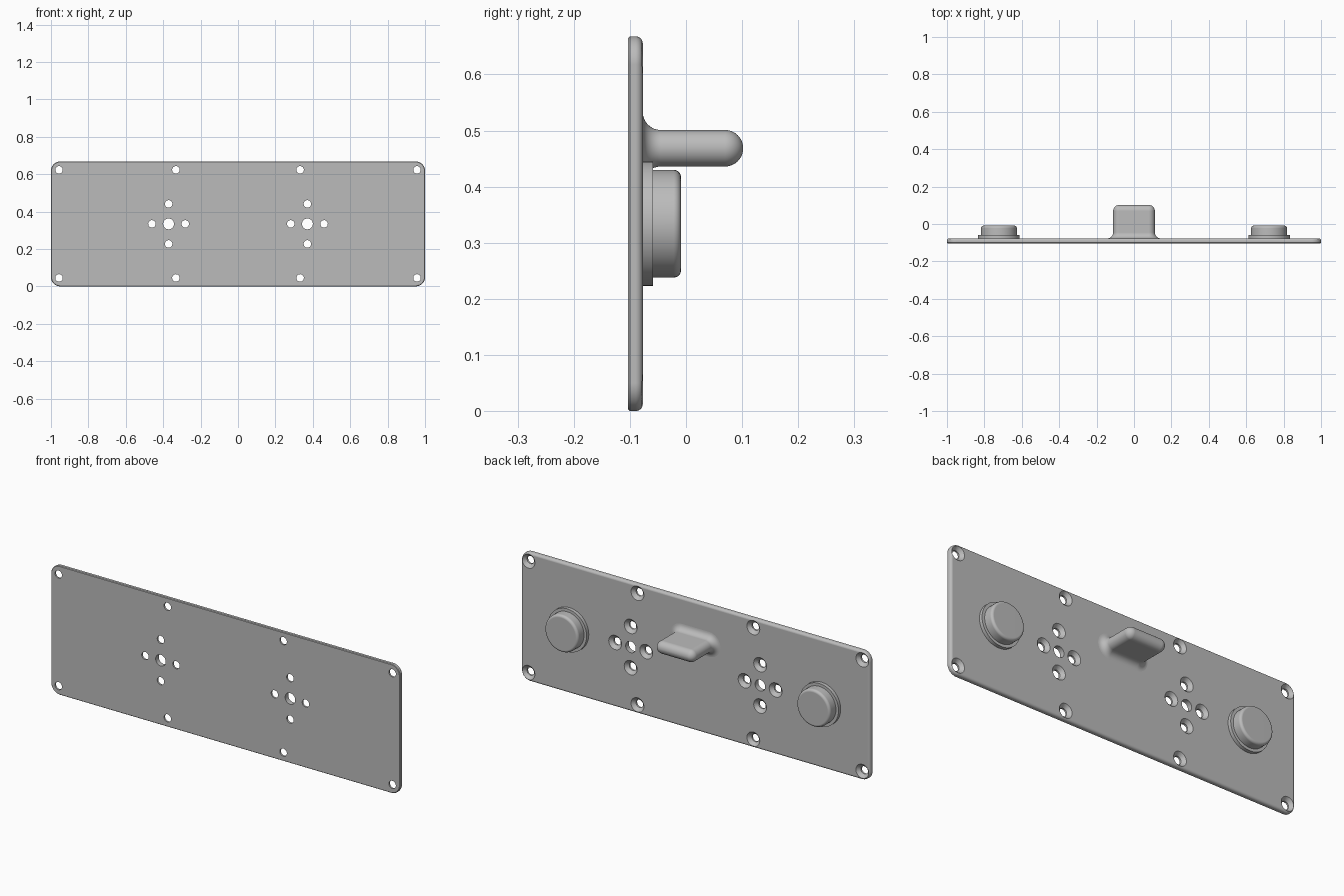
import bpy, bmesh
from math import sin, cos, pi, radians

cube = bpy.data.objects.get("Cube")
if cube:
    bpy.data.objects.remove(cube, do_unlink=True)

grey = bpy.data.materials.new("plain grey")
grey.use_nodes = True
colour = (0.5, 0.5, 0.5, 1)
grey.diffuse_color = colour
grey.node_tree.nodes["Principled BSDF"].inputs["Base Color"].default_value = colour

MID = 0.334      # height of the plate's centre line
FRONT, BACK = -0.103, -0.077


def outline(w, h, r, n):
    """Rounded rectangle: half-sizes w, h of the core, grown by radius r."""
    pts = []
    for q, (sx, sz) in enumerate([(1, 1), (-1, 1), (-1, -1), (1, -1)]):
        for i in range(n + 1):
            a = (q + i / n) * pi / 2
            pts.append((sx * w + r * cos(a), sz * h + r * sin(a)))
    return pts


def add_loft(bm, x, z, w, h, profile, n=12):
    """Skin outlines along y; profile is a list of (y, radius)."""
    rings = [[bm.verts.new((x + px, y, z + pz)) for px, pz in outline(w, h, r, n)]
             for y, r in profile]
    for a, b in zip(rings, rings[1:]):
        for i in range(len(a)):
            j = (i + 1) % len(a)
            bm.faces.new((a[i], a[j], b[j], b[i]))
    bm.faces.new(rings[0])
    bm.faces.new(rings[-1])


def make(name, bm):
    bmesh.ops.remove_doubles(bm, verts=bm.verts, dist=0.00005)
    bmesh.ops.recalc_face_normals(bm, faces=bm.faces)
    mesh = bpy.data.meshes.new(name)
    bm.to_mesh(mesh)
    bm.free()
    mesh.materials.append(grey)
    ob = bpy.data.objects.new(name, mesh)
    bpy.context.collection.objects.link(ob)
    return ob


def select(ob):
    bpy.ops.object.select_all(action='DESELECT')
    ob.select_set(True)
    bpy.context.view_layer.objects.active = ob


def smooth(ob):
    select(ob)
    bpy.ops.object.shade_smooth_by_angle(angle=radians(35))
    ob.modifiers.new("weighted normals", 'WEIGHTED_NORMAL').keep_sharp = True


def round_over(y, r, b, steps=8):
    """Quarter-round ending at depth y, starting from radius r."""
    return [(y - b + b * sin(t * pi / 2 / steps), r - b + b * cos(t * pi / 2 / steps))
            for t in range(steps + 1)]


# Plate with a rounded back edge
bm = bmesh.new()
add_loft(bm, 0, MID, 0.95, MID - 0.05,
         [(FRONT, 0.047), (FRONT + 0.003, 0.05)] + round_over(BACK, 0.05, 0.013))
plate = make("plate", bm)

# Screw holes, countersunk from the back, and plain centre holes
bm = bmesh.new()
sink = [(-0.12, 0.02), (-0.094, 0.02), (-0.07, 0.044)]
for side in (-1, 1):
    for x in (0.957, 0.332):
        for dz in (-0.289, 0.289):
            add_loft(bm, side * x, MID + dz, 0, 0, sink, 8)
    for dx, dz in ((0.089, 0), (-0.089, 0), (0, 0.107), (0, -0.107)):
        add_loft(bm, side * 0.371 + dx, MID + dz, 0, 0, sink, 8)
    add_loft(bm, side * 0.371, MID, 0, 0, [(-0.12, 0.029), (-0.06, 0.029)], 8)
cutter = make("hole_cutter", bm)
cutter.hide_render = True
cut = plate.modifiers.new("holes", 'BOOLEAN')
cut.operation = 'DIFFERENCE'
cut.solver = 'EXACT'
cut.object = cutter
select(plate)
bpy.ops.object.modifier_apply(modifier=cut.name)
bpy.data.objects.remove(cutter, do_unlink=True)
smooth(plate)

# Round bosses on their flanges
for side, label in ((-1, "right"), (1, "left")):
    bm = bmesh.new()
    add_loft(bm, side * 0.722, MID, 0, 0, [(BACK - 0.004, 0.111), (-0.059, 0.111)])
    smooth(make(label + "_flange", bm))
    bm = bmesh.new()
    add_loft(bm, side * 0.722, MID, 0, 0, [(-0.062, 0.096)] + round_over(-0.009, 0.096, 0.013))
    smooth(make(label + "_boss", bm))

# Grip: flared at the plate, fully rounded at the tip
R, F = 0.0325, 0.032
flare = [(BACK + F - F * cos(t * pi / 16), R + F - F * sin(t * pi / 16)) for t in range(9)]
tip = round_over(0.102, R, R, 10)
tip[-1] = (0.102, 0.001)
bm = bmesh.new()
add_loft(bm, 0, 0.4685, 0.079, 0, [(BACK - 0.004, R + F)] + flare + tip)
smooth(make("grip", bm))
